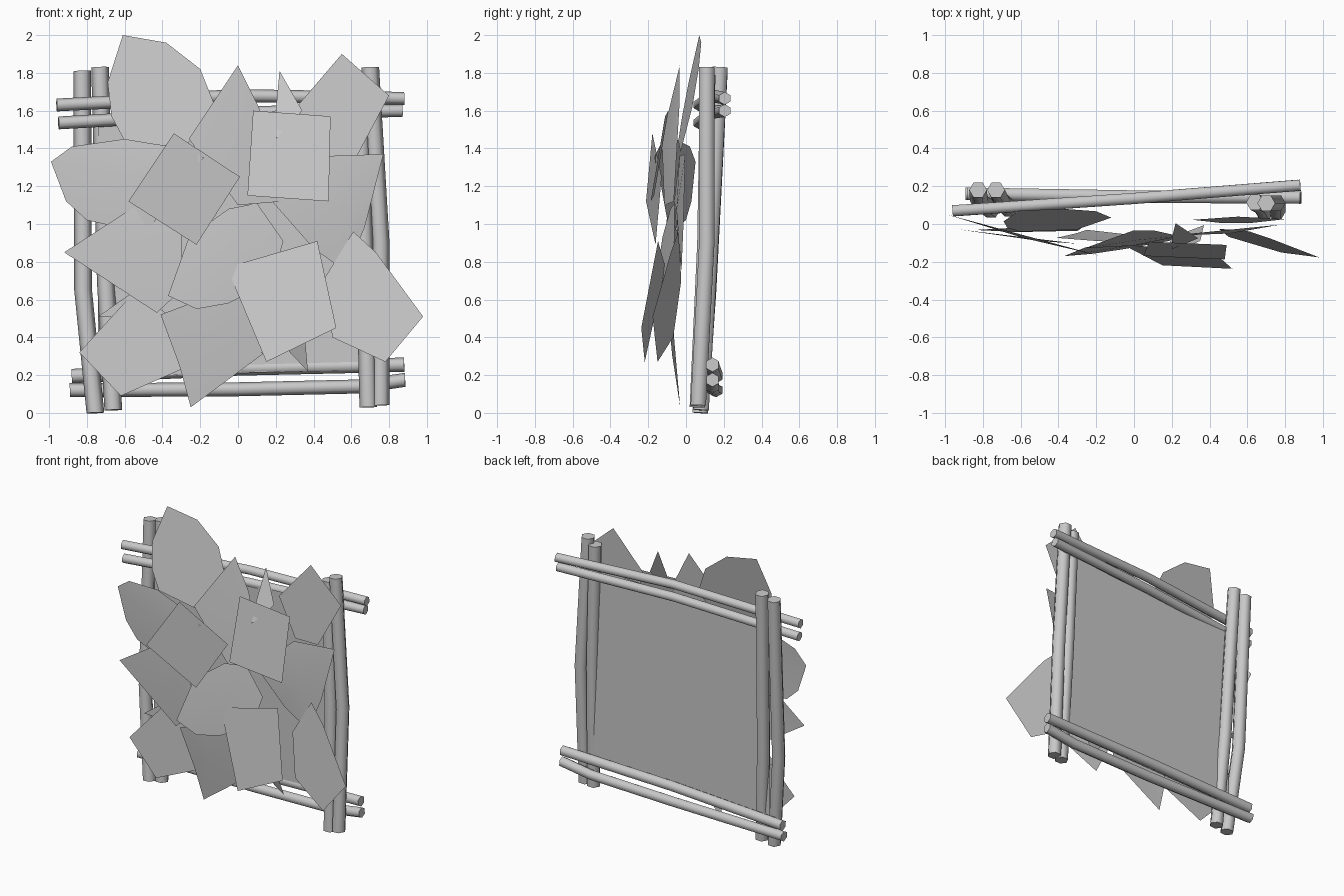
import bpy
import bmesh
import math
from mathutils import Vector

if "Cube" in bpy.data.objects:
    bpy.data.objects.remove(bpy.data.objects["Cube"], do_unlink=True)

GREY = (0.58, 0.58, 0.58, 1)
material = bpy.data.materials.new("plain grey")
material.use_nodes = True
material.diffuse_color = GREY
material.node_tree.nodes["Principled BSDF"].inputs["Base Color"].default_value = GREY


def finish(name, bm):
    mesh = bpy.data.meshes.new(name)
    bm.to_mesh(mesh)
    bm.free()
    mesh.materials.append(material)
    obj = bpy.data.objects.new(name, mesh)
    bpy.context.collection.objects.link(obj)
    bpy.ops.object.select_all(action="DESELECT")
    obj.select_set(True)
    bpy.context.view_layer.objects.active = obj
    bpy.ops.object.shade_smooth_by_angle(angle=math.radians(65))


def pole(name, radius, *path, sides=6):
    """Slightly bent round pole through the path points, capped at both ends."""
    points = [Vector(p) for p in path]
    axis = (points[-1] - points[0]).normalized()
    u = axis.cross(Vector((0, 1, 0))).normalized()
    v = axis.cross(u)
    bm = bmesh.new()
    rings = []
    for p in points:
        ring = []
        for i in range(sides):
            a = math.tau * i / sides
            ring.append(bm.verts.new(p + radius * (u * math.cos(a) + v * math.sin(a))))
        rings.append(ring)
    for low, high in zip(rings, rings[1:]):
        for i in range(sides):
            j = (i + 1) % sides
            bm.faces.new((low[i], low[j], high[j], high[i]))
    bm.faces.new(rings[0])
    bm.faces.new(rings[-1])
    bmesh.ops.recalc_face_normals(bm, faces=bm.faces)
    finish(name, bm)


def leaf(name, outline, depth, lean_x=0.0, lean_z=0.0, puff=0.0):
    """Thin leaf: outline in hundredths (x, z) on a leaning plane, middle puffed forward."""
    points = [(x / 100, z / 100) for x, z in outline]
    cx = sum(p[0] for p in points) / len(points)
    cz = sum(p[1] for p in points) / len(points)
    bm = bmesh.new()
    rim = [bm.verts.new((x, depth + lean_x * (x - cx) + lean_z * (z - cz), z))
           for x, z in points]
    middle = bm.verts.new((cx, depth - puff, cz))
    for a, b in zip(rim, rim[1:] + rim[:1]):
        bm.faces.new((a, b, middle))
    bmesh.ops.recalc_face_normals(bm, faces=bm.faces)
    bm.normal_update()
    if sum(f.normal.y * f.calc_area() for f in bm.faces) > 0:
        bmesh.ops.reverse_faces(bm, faces=bm.faces)
    finish(name, bm)


# Upright poles, a pair on each side
pole("right_outer_post", 0.047, (-0.755, 0.075, 0), (-0.82, 0.12, 0.65), (-0.825, 0.18, 1.81))
pole("right_inner_post", 0.047, (-0.66, 0.08, 0.015), (-0.7, 0.12, 0.7), (-0.73, 0.18, 1.83))
pole("left_inner_post", 0.047, (0.69, 0.06, 0.03), (0.67, 0.1, 0.9), (0.64, 0.115, 1.79))
pole("left_outer_post", 0.047, (0.755, 0.065, 0.04), (0.755, 0.11, 0.9), (0.7, 0.11, 1.83))

# Cross poles, a pair at the top and a pair at the bottom
pole("top_upper_bar", 0.034, (-0.96, 0.07, 1.63), (0, 0.135, 1.68), (0.88, 0.205, 1.665))
pole("top_lower_bar", 0.034, (-0.95, 0.07, 1.535), (0, 0.135, 1.59), (0.87, 0.205, 1.6))
pole("bottom_upper_bar", 0.038, (-0.88, 0.16, 0.195), (0, 0.145, 0.235), (0.88, 0.14, 0.255))
pole("bottom_lower_bar", 0.037, (-0.89, 0.16, 0.12), (0, 0.145, 0.125), (0.65, 0.14, 0.14),
     (0.885, 0.14, 0.175))

# Backing sheet strung between the cross poles
leaf("backing_sheet", [(-74, 19), (68, 23), (68, 162), (-74, 156)], 0.112)

# Leaves along the top
leaf("top_right_leaf", [(-61, 200), (-38, 196), (-20, 182), (-12, 162), (-30, 138),
                        (-60, 144), (-67, 157), (-69, 175)], 0.022, 0.08, 0.2)
leaf("top_middle_leaf", [(0, 184), (11, 162), (24, 112), (0, 110), (-26, 145)],
     -0.075, 0.2, 0.11, 0.01)
leaf("top_spike_leaf", [(22, 181), (34, 160), (20, 145), (20, 160)], -0.07, 0, 0.38)
leaf("top_left_leaf", [(55, 190), (80, 168), (63, 136), (45, 136), (31, 162)],
     0.02, 0, 0.06)

# Leaves across the middle
leaf("middle_right_leaf", [(-99, 133), (-88, 141), (-60, 145), (-42, 142), (-28, 141),
                           (-18, 135), (-26, 128), (-45, 100), (-62, 98), (-80, 102),
                           (-91, 112)], -0.06, -0.27, 0, 0.015)
leaf("middle_left_leaf", [(47, 136), (77, 137), (67, 98), (57, 75), (40, 87), (18, 112)],
     -0.03, 0.1, 0, 0.02)
leaf("lower_right_leaf", [(-92, 85), (-55, 109), (-30, 102), (-30, 65), (-43, 53)],
     -0.08, -0.12, 0, 0.01)
leaf("centre_leaf", [(-37, 62), (-26, 93), (-5, 108), (10, 111), (24, 91), (18, 70),
                     (-5, 58), (-22, 55)], -0.11, 0.13, 0.1, 0.01)

# Leaves along the bottom
leaf("bottom_right_leaf", [(-84, 32), (-62, 9), (-30, 23), (-28, 45), (-54, 65)],
     -0.03, 0, 0.05)
leaf("tucked_leaf", [(-74, 51), (-50, 68), (-45, 50)], -0.01)
leaf("bottom_middle_leaf", [(-41, 52), (-31, 25), (-25, 3), (13, 31), (5, 62), (-20, 60)],
     -0.07, -0.04, -0.1, 0.01)
leaf("bottom_spike_leaf", [(23, 61), (18, 42), (37, 22), (35, 45)], -0.08, 0, -0.36)
leaf("bottom_left_leaf", [(61, 96), (73, 85), (98, 51), (78, 27), (50, 40), (45, 70)],
     -0.09, -0.25, 0.1)

# Square leaves lying in front
leaf("upper_right_square", [(-34, 148), (1, 125), (-22, 89), (-58, 112)], -0.17, 0.14, 0)
leaf("upper_left_square", [(8, 160), (49, 157), (48, 112), (5, 115)], -0.14, -0.03, 0.17)
leaf("lower_left_square", [(-6, 77), (42, 91), (52, 45), (15, 27)], -0.178, -0.13, 0.165)
